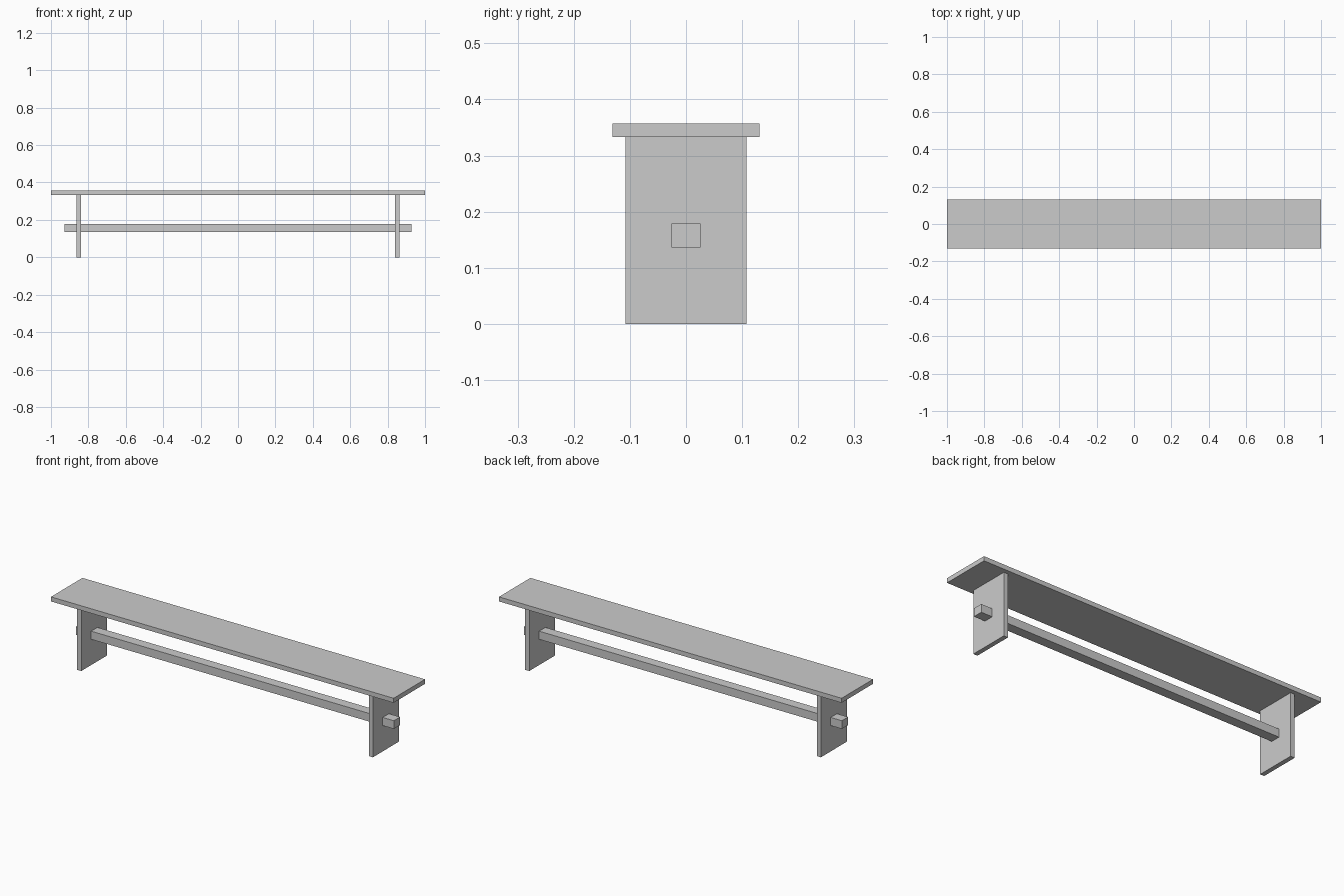
import bpy

cube = bpy.data.objects.get("Cube")
if cube:
    bpy.data.objects.remove(cube, do_unlink=True)

# Single plain grey finish
grey = bpy.data.materials.new("plain_grey")
grey.use_nodes = True
colour = (0.6, 0.6, 0.6, 1.0)
grey.diffuse_color = colour
for node in grey.node_tree.nodes:
    if node.type == "BSDF_PRINCIPLED":
        node.inputs["Base Color"].default_value = colour


def board(name, x, z_low, z_high, length, depth):
    """Flat-sided board centred on y = 0, spanning z_low to z_high."""
    bpy.ops.mesh.primitive_cube_add(size=1, location=(x, 0, (z_low + z_high) / 2))
    obj = bpy.context.object
    obj.name = name
    obj.scale = (length, depth, z_high - z_low)
    bpy.ops.object.transform_apply(location=False, rotation=False, scale=True)
    obj.data.materials.append(grey)
    return obj


SEAT_TOP = 0.357
THICKNESS = 0.024
SEAT_BOTTOM = SEAT_TOP - THICKNESS

# Seat plank
board("seat", 0, SEAT_BOTTOM, SEAT_TOP, 2.0, 0.262)

# Panel legs under each end
for side, name in ((1, "left_leg"), (-1, "right_leg")):
    board(name, side * 0.851, 0, SEAT_BOTTOM, THICKNESS, 0.216)

# Stretcher beam passing through both legs
board("stretcher", 0, 0.136, 0.179, 1.856, 0.052)
